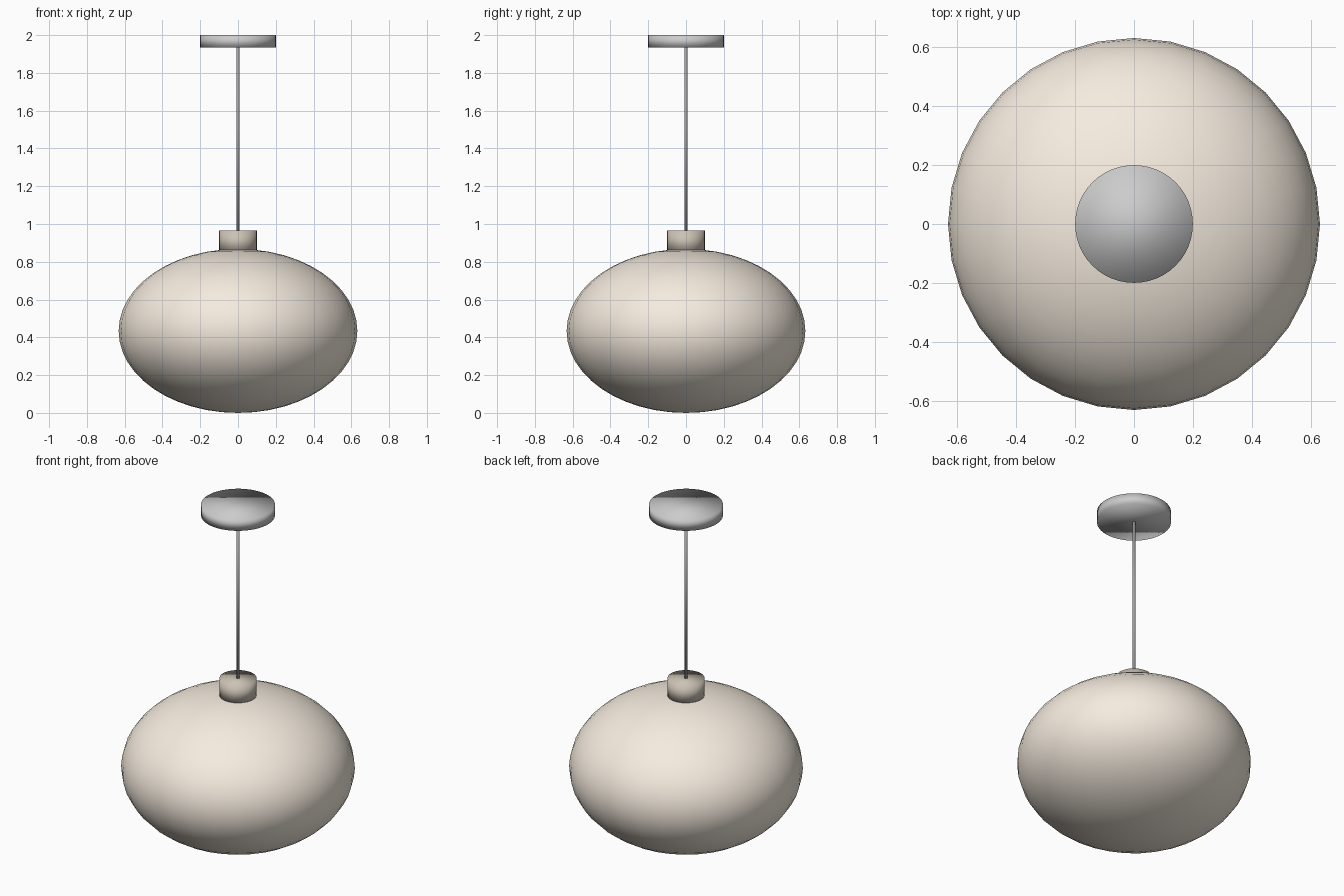
import bpy

if "Cube" in bpy.data.objects:
    bpy.data.objects.remove(bpy.data.objects["Cube"])


def finish(obj, name, color):
    """Name the part, shade it smooth and give it a plain colour."""
    obj.name = name
    mat = bpy.data.materials.new(name + "_material")
    mat.diffuse_color = (*color, 1)
    mat.use_nodes = True
    mat.node_tree.nodes["Principled BSDF"].inputs["Base Color"].default_value = mat.diffuse_color
    obj.data.materials.append(mat)
    bpy.ops.object.shade_smooth()
    return obj


def cylinder(name, radius, z0, z1, color, sides=32):
    """Upright cylinder between two heights."""
    bpy.ops.mesh.primitive_cylinder_add(
        vertices=sides, radius=radius, depth=z1 - z0,
        location=(0, 0, (z0 + z1) / 2))
    return finish(bpy.context.object, name, color)


# Flattened globe shade
bpy.ops.mesh.primitive_uv_sphere_add(
    segments=32, ring_count=24, radius=1, location=(0, 0, 0.434))
shade = bpy.context.object
shade.scale = (0.632, 0.632, 0.434)
bpy.ops.object.transform_apply(location=False, rotation=False, scale=True)
finish(shade, "globe_shade", (0.92, 0.84, 0.74))

# Collar on top of the shade
cylinder("shade_collar", 0.1, 0.85, 0.965, (0.60, 0.54, 0.46))

# Hanging rod
cylinder("hanging_rod", 0.009, 0.95, 1.945, (0.35, 0.35, 0.35), 16)

# Ceiling canopy
cylinder("ceiling_canopy", 0.2, 1.935, 2.0, (0.88, 0.88, 0.86), 48)
